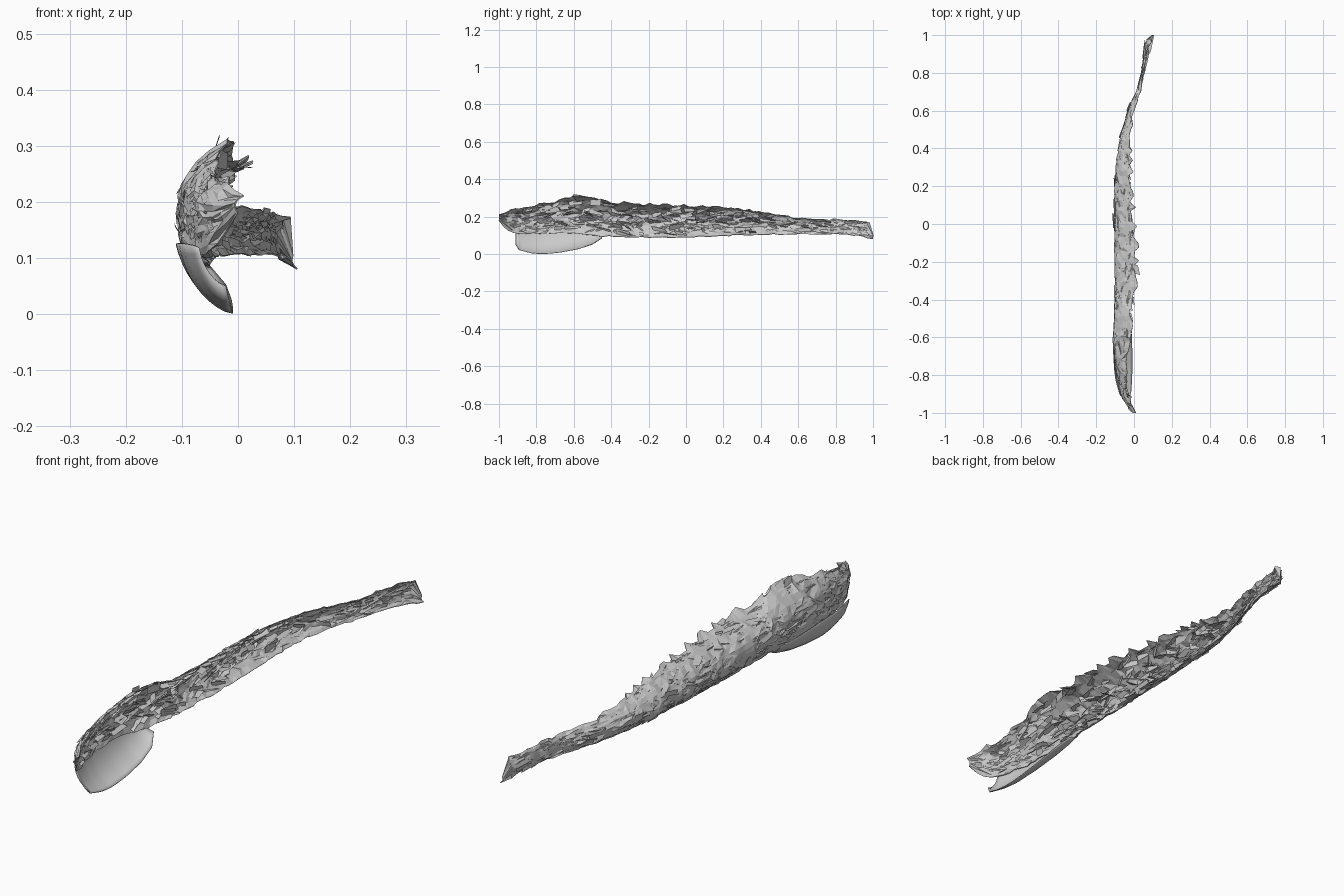
import bpy, math, random
from mathutils import Vector

if "Cube" in bpy.data.objects:
    bpy.data.objects.remove(bpy.data.objects["Cube"])

random.seed(4)

# Stations of the curled bark: y, z_bottom, z_top, x_outer, x_top, x_bottom
ST = [
    (-1.00, .180, .212, -.005, .012, .000),
    (-.96, .130, .228, -.040, -.015, -.030),
    (-.90, .105, .248, -.070, -.030, -.062),
    (-.75, .108, .272, -.103, -.048, -.098),
    (-.60, .108, .303, -.109, -.030, -.098),
    (-.50, .096, .304, -.107, -.015, -.080),
    (-.35, .088, .272, -.101, .000, -.062),
    (-.10, .085, .265, -.104, .008, -.052),
    (.10, .091, .260, -.106, -.005, -.048),
    (.30, .098, .242, -.097, -.020, -.042),
    (.45, .102, .216, -.075, -.025, -.034),
    (.60, .104, .193, -.030, -.005, -.008),
    (.70, .104, .188, .012, .028, .025),
    (.82, .104, .185, .044, .052, .054),
    (.93, .095, .178, .056, .068, .090),
    (.975, .082, .174, .066, .088, .098),
    (.98, .082, .112, .082, .090, .099),
    (1.00, .080, .104, .096, .098, .107),
]


def station(y, table):
    for a, b in zip(table, table[1:]):
        if y <= b[0]:
            f = (y - a[0]) / (b[0] - a[0])
            return [p + (q - p) * f for p, q in zip(a, b)]
    return list(table[-1])


def skin(y, v):
    """Point on the bark; v runs 0 (bottom edge) to 1 (top edge)."""
    _, zb, zt, xo, xt, xb = station(y, ST)
    mid = .42
    u = (v - mid) / (1 - mid) if v > mid else (mid - v) / mid
    x = xo + ((xt if v > mid else xb) - xo) * abs(u) ** 2.2
    return Vector((x, y, zb + (zt - zb) * v))


def inward(y, v):
    e = .01
    y = min(max(y, -.98), .96)
    dy = skin(y + e, v) - skin(y - e, v)
    dv = skin(y, v + e) - skin(y, v - e)
    n = dy.cross(dv).normalized()
    return n if n.x > 0 else -n


def make(name, verts, faces, thick=0):
    me = bpy.data.meshes.new(name)
    me.from_pydata([tuple(v) for v in verts], [], faces)
    me.update()
    ob = bpy.data.objects.new(name, me)
    bpy.context.collection.objects.link(ob)
    if thick:
        m = ob.modifiers.new("thickness", 'SOLIDIFY')
        m.thickness = thick
        m.offset = 0
    return ob


def sheet(rows, cols):
    return [(r * cols + c, (r + 1) * cols + c, (r + 1) * cols + c + 1, r * cols + c + 1)
            for r in range(rows - 1) for c in range(cols - 1)]


# Long curled bark sheet with ragged edges and an uneven surface
R, C = 76, 12
verts = []
for i in range(R):
    y = -1 + 2 * i / (R - 1)
    rag_t, rag_b = random.uniform(-.05, .05), random.uniform(-.03, .03)
    for j in range(C):
        v = j / (C - 1)
        v += rag_t * max(0, v - .75) * 4 if v > .5 else rag_b * max(0, .25 - v) * 4
        p = skin(y, min(max(v, 0), 1.05))
        if 0 < i < R - 1:
            p += inward(y, min(max(v, .02), .98)) * random.uniform(-.002, .007)
            p.y += random.uniform(-.008, .008)
        verts.append(p)
faces = []
for a, b, c, d in sheet(R, C):
    faces += [(a, b, c), (a, c, d)] if random.random() < .5 else [(a, b, d), (b, c, d)]
make("bark_sheet", verts, faces, .003)

# Flakes peeling off the inner and outer faces
fv, ff = [], []


def flake(a, b, lift, lean):
    n = len(fv)
    out = [a, b, b + lift * random.uniform(.6, 1.1) + lean, a + lift + lean * random.uniform(.3, 1)]
    for p in out:
        p.y = min(max(p.y, -1), 1)
    fv.extend(out)
    ff.extend([(n, n + 1, n + 2), (n, n + 2, n + 3)])


for k in range(560):
    y = random.uniform(-.98, .92)
    v = random.uniform(.08, .95)
    _, zb, zt, xo, xt, xb = station(y, ST)
    depth = max(xt, xb) - xo
    y2 = min(y + random.uniform(.03, .08), .97)
    v2 = min(max(v + random.uniform(-.12, .12), .03), .98)
    n = inward(y, v)
    up = (skin(y, min(v + .05, 1)) - skin(y, v - .05)).normalized()
    outer = random.random() < .2
    h = random.uniform(-.004, .003) if outer else random.uniform(.004, .008 + depth * .22)
    w = random.choice((-1, 1)) * random.uniform(.010, .026)
    if not 0 < v + w / (zt - zb) < 1:
        w = -w
    flake(skin(y, v), skin(y2, v2), n * h + up * w,
          Vector((0, random.uniform(-.02, .02), 0)))

# Splintered shards along the curled upper edge
for k in range(55):
    y = random.uniform(-.95, .40)
    big = max(0, 1 - abs(y + .35) / .5)
    flake(skin(y, random.uniform(.86, .98)), skin(y + random.uniform(.03, .07), .93),
          Vector((random.uniform(.0, .014 + .02 * big), 0, random.uniform(-.012, .008))),
          Vector((0, random.uniform(-.04, .01), 0)))
# tallest splinters near the hump and one long inward shard
for y, dx, dz in ((-.60, .008, .024), (-.56, .02, .020), (-.51, .025, .010), (-.45, .015, .012)):
    flake(skin(y, .96), skin(y + .05, .94), Vector((dx, 0, dz)), Vector((0, -.015, 0)))
flake(skin(-.26, .97), skin(-.21, .97), Vector((.040, 0, -.003)), Vector((0, -.01, 0)))
make("bark_flakes", fv, ff)

# Smooth spoon-shaped lobe under the front end: y, z_edge, x_edge, x_root, z_root
LOBE = [
    (-.91, .050, -.022, -.070, .118),
    (-.90, .024, -.016, -.076, .122),
    (-.83, .006, -.011, -.096, .126),
    (-.77, .000, -.009, -.104, .126),
    (-.68, .008, -.009, -.109, .126),
    (-.58, .026, -.012, -.109, .122),
    (-.50, .052, -.022, -.104, .118),
    (-.45, .085, -.050, -.094, .112),
]
LR, LC = 28, 10
verts = []
for i in range(LR):
    y = -.91 + .46 * i / (LR - 1)
    _, ze, xe, xr, zr = station(y, LOBE)
    for j in range(LC):
        t = j / (LC - 1)
        a = t * math.pi / 2
        # bowl section: part straight, part quarter ellipse
        x = xr + (xe - xr) * (.3 * t + .7 * (1 - math.cos(a)))
        z = zr + (ze - zr) * (.3 * t + .7 * math.sin(a))
        verts.append(Vector((x, y, max(z, .002))))
lobe = make("smooth_lobe", verts, sheet(LR, LC), .003)
for p in lobe.data.polygons:
    p.use_smooth = True
